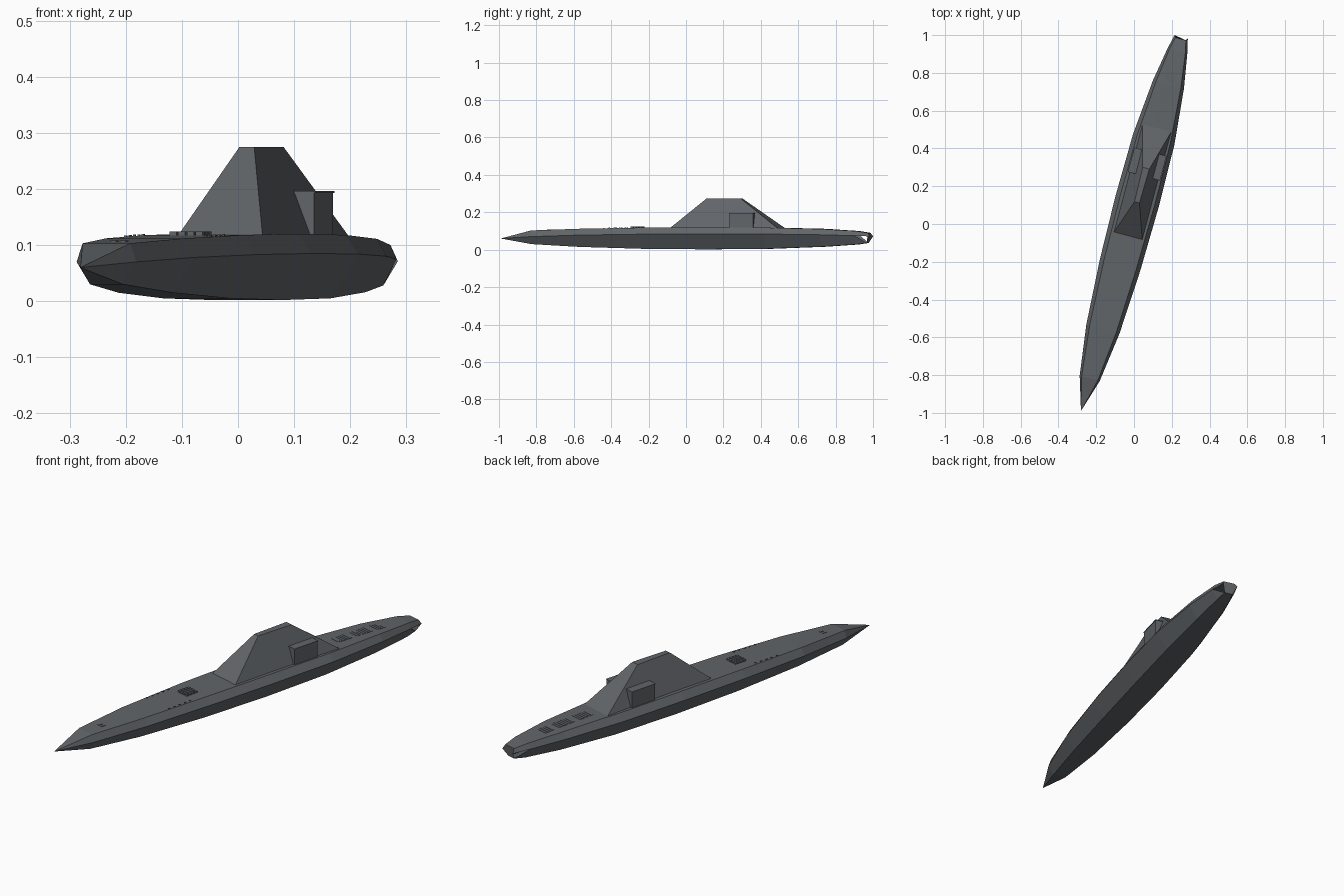
import bpy, bmesh, math
from mathutils import Matrix

if "Cube" in bpy.data.objects:
    bpy.data.objects.remove(bpy.data.objects["Cube"])

# The ship lies along its own y axis, turned 15 degrees in plan
PLACE = Matrix.Rotation(math.radians(-15), 4, 'Z') @ Matrix.Translation((-0.015, 0, 0))
mat = bpy.data.materials.new("dark_grey")
mat.diffuse_color = (0.12, 0.13, 0.14, 1)
mat.use_nodes = True
mat.node_tree.nodes["Principled BSDF"].inputs["Base Color"].default_value = mat.diffuse_color


def make(name, bm, recalc=True):
    if recalc:
        bmesh.ops.recalc_face_normals(bm, faces=bm.faces)
    bm.transform(PLACE)
    me = bpy.data.meshes.new(name)
    bm.to_mesh(me)
    bm.free()
    me.materials.append(mat)
    ob = bpy.data.objects.new(name, me)
    bpy.context.collection.objects.link(ob)
    return ob


def add_box(bm, x0, x1, y0, y1, z0, z1):
    m = Matrix.Translation(((x0 + x1) / 2, (y0 + y1) / 2, (z0 + z1) / 2))
    m = m @ Matrix.Diagonal((x1 - x0, y1 - y0, z1 - z0, 1))
    bmesh.ops.create_cube(bm, size=1, matrix=m)


# Hull stations: y, half width at knuckle, deck z, knuckle z, bottom z
stations = [
    (-0.85, 0.055, 0.103, 0.070, 0.030),
    (-0.58, 0.091, 0.112, 0.078, 0.015),
    (-0.23, 0.111, 0.118, 0.083, 0.005),
    (0.12, 0.118, 0.120, 0.085, 0.002),
    (0.46, 0.113, 0.118, 0.084, 0.005),
    (0.76, 0.085, 0.111, 0.080, 0.016),
    (0.945, 0.054, 0.100, 0.075, 0.028),
    (1.022, 0.036, 0.090, 0.071, 0.036),
]


def deck_z(y):
    for a, b in zip(stations, stations[1:]):
        if a[0] <= y <= b[0]:
            t = (y - a[0]) / (b[0] - a[0])
            return a[2] + t * (b[2] - a[2])
    return 0.1


# Hull: six-sided rings with a pointed bow
bm = bmesh.new()
tip = bm.verts.new((0, -1.029, 0.060))
rings = []
for i, (y, w, zd, zk, zb) in enumerate(stations):
    last = i == len(stations) - 1
    d = w * 0.80
    yb = y - 0.02 if last else y
    yd = y - 0.012 if last else y
    pts = [(-d, yd, zd), (d, yd, zd), (w, y, zk),
           (w * 0.55, yb, zb), (-w * 0.55, yb, zb), (-w, y, zk)]
    rings.append([bm.verts.new(p) for p in pts])
for k in range(6):
    bm.faces.new((tip, rings[0][k], rings[0][(k + 1) % 6]))
for i in range(len(rings) - 1):
    for k in range(6):
        l = (k + 1) % 6
        a, b, c, e = rings[i][k], rings[i][l], rings[i + 1][l], rings[i + 1][k]
        if i == len(rings) - 2 and k in (2, 4):
            # open triangular notch low on each side of the stern
            bm.faces.new((a, b, e) if k == 4 else (a, b, c))
        else:
            bm.faces.new((a, b, c, e))
r = rings[-1]
bm.faces.new(r)
make("hull", bm)

# Superstructure: tapered deckhouse
bm = bmesh.new()
base = [(-0.077, -0.07, 0.117), (0.079, -0.07, 0.117), (0.080, 0.525, 0.114), (-0.079, 0.525, 0.114)]
top = [(-0.013, 0.115, 0.275), (0.014, 0.115, 0.275), (0.018, 0.302, 0.275), (-0.018, 0.302, 0.275)]
b = [bm.verts.new(p) for p in base]
t = [bm.verts.new(p) for p in top]
bm.faces.new(b)
bm.faces.new(t)
for k in range(4):
    l = (k + 1) % 4
    bm.faces.new((b[k], b[l], t[l], t[k]))
make("superstructure", bm)

# Side housings with a thin roof plate
for side, name in ((-1, "left_housing"), (1, "right_housing")):
    bm = bmesh.new()
    xs = sorted((side * 0.03, side * 0.086))
    add_box(bm, xs[0], xs[1], 0.26, 0.39, 0.118, 0.193)
    xs = sorted((side * 0.03, side * 0.088))
    add_box(bm, xs[0], xs[1], 0.258, 0.392, 0.193, 0.196)
    make(name, bm)

# Foredeck hatch: grid of small lids
bm = bmesh.new()
z = deck_z(-0.27)
for i in range(4):
    for j in range(4):
        x, y = -0.024 + i * 0.016, -0.296 + j * 0.016
        add_box(bm, x - 0.0065, x + 0.0065, y - 0.0065, y + 0.0065, z - 0.003, z + 0.007)
make("foredeck_hatches", bm)

# Aft deck panels: nearly flush groups of slats
bm = bmesh.new()
for y0, n in ((0.565, 6), (0.67, 7), (0.785, 4)):
    for k in range(n):
        y = y0 + k * 0.013
        add_box(bm, -0.026, 0.026, y - 0.005, y + 0.005, deck_z(y) - 0.003, deck_z(y) + 0.0012)
make("aft_panels", bm)

# Deck fittings along both edges and near the bow
bm = bmesh.new()
for side in (-1, 1):
    for k in range(5):
        y = -0.44 + k * 0.03
        x = side * 0.074
        add_box(bm, x - 0.002, x + 0.002, y - 0.004, y + 0.004, deck_z(y) - 0.003, deck_z(y) + 0.003)
    x = side * 0.009
    add_box(bm, x - 0.005, x + 0.005, -0.77, -0.75, 0.100, deck_z(-0.76) + 0.002)
make("deck_fittings", bm)
